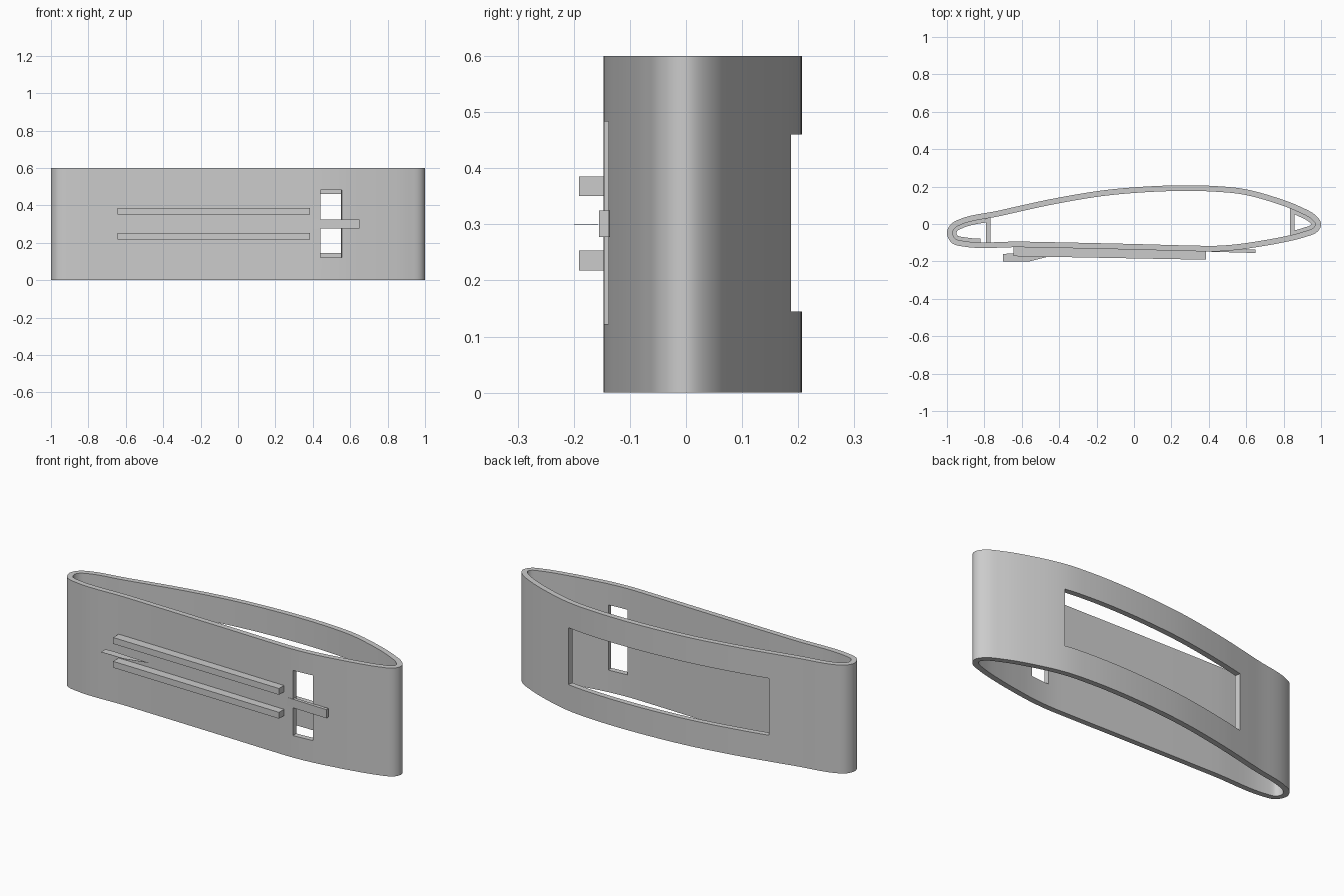
import bpy
from mathutils import Vector

cube = bpy.data.objects.get("Cube")
if cube:
    bpy.data.objects.remove(cube, do_unlink=True)

WALL = 0.03
LIP = 0.02

COLOUR = (0.6, 0.6, 0.6, 1)
grey = bpy.data.materials.new("plain_grey")
grey.use_nodes = True
grey.diffuse_color = COLOUR
grey.node_tree.nodes["Principled BSDF"].inputs["Base Color"].default_value = COLOUR

# Wing-shaped outline, anticlockwise seen from above
KEYS = [(1, 0), (.975, .043), (.89, .092), (.78, .135), (.59, .187), (.43, .203),
        (.257, .207), (.03, .198), (-.18, .178), (-.45, .132), (-.58, .104),
        (-.717, .073), (-.955, .016), (-.986, -.01), (-1, -.05), (-.976, -.1),
        (-.93, -.118), (-.6, -.124), (0, -.137), (.3, -.145), (.44, -.1465),
        (.555, -.138), (.66, -.123), (.78, -.102), (.914, -.07), (.982, -.04)]
LEVELS = [0, .122, .145, .46, .483, .6]


def smooth_loop(keys, steps=6):
    """Closed smooth curve through the key points."""
    pts = [Vector(k) for k in keys]
    n = len(pts)

    def tangent(i):
        a, b = pts[i] - pts[i - 1], pts[(i + 1) % n] - pts[i]
        return (a.normalized() + b.normalized()).normalized()

    out = []
    for i in range(n):
        p, q = pts[i], pts[(i + 1) % n]
        span = (q - p).length
        m0, m1 = tangent(i) * span, tangent((i + 1) % n) * span
        for s in range(steps):
            t = s / steps
            out.append(p * (2*t**3 - 3*t**2 + 1) + m0 * (t**3 - 2*t**2 + t)
                       + q * (3*t**2 - 2*t**3) + m1 * (t**3 - t**2))
    return out


def inset(loop, dist):
    """Move every point of a loop inwards."""
    out = []
    for i, p in enumerate(loop):
        d = (loop[(i + 1) % len(loop)] - loop[i - 1]).normalized()
        out.append(p + Vector((-d.y, d.x)) * dist)
    return out


def make(name, verts, faces):
    """Object with smooth shading and sharp corners."""
    mesh = bpy.data.meshes.new(name)
    mesh.from_pydata(verts, [], faces)
    mesh.materials.append(grey)
    mesh.shade_smooth()
    mesh.set_sharp_from_angle(angle=0.5)
    ob = bpy.data.objects.new(name, mesh)
    bpy.context.collection.objects.link(ob)


def prism(name, loop, z0, z1):
    """Closed upright solid from an anticlockwise outline."""
    n = len(loop)
    verts = [(p[0], p[1], z) for z in (z0, z1) for p in loop]
    faces = [list(range(n))[::-1], list(range(n, 2 * n))]
    for i in range(n):
        j = (i + 1) % n
        faces.append([i, j, n + j, n + i])
    make(name, verts, faces)


def is_open(x, y, z):
    """Rear window and front slot."""
    if y > 0:
        return -.58 < x < .59 and .145 < z < .46
    return .44 < x < .555 and .122 < z < .483


# Hollow shell: outer skin, inner skin, and rims around every opening
outer = smooth_loop(KEYS)
count = len(outer)
verts = [(p.x, p.y, z) for loop in (outer, inset(outer, WALL))
         for z in LEVELS for p in loop]
skin = count * len(LEVELS)
faces = []
for k in range(len(LEVELS) - 1):
    for i in range(count):
        j = (i + 1) % count
        mid = (outer[i] + outer[j]) / 2
        if not is_open(mid.x, mid.y, (LEVELS[k] + LEVELS[k + 1]) / 2):
            a, b = k * count, (k + 1) * count
            faces.append([a + i, a + j, b + j, b + i])
edges = {(f[s - 1], f[s]) for f in faces for s in range(4)}
rims = [[b, a, a + skin, b + skin] for a, b in sorted(edges) if (b, a) not in edges]
lining = [[v + skin for v in reversed(f)] for f in faces]
make("shell", verts, faces + lining + rims)

# Hollow ribs inside each end: a curved liner closed by a straight web
bed = inset(outer, WALL - 0.004)
core = inset(outer, WALL + LIP)
for end, side, web, y0, y1 in (("tail", -1, .768, -.1, .038), ("nose", 1, .835, -.07, .09)):
    order = range(count) if side < 0 else range(-count // 2, count // 2)
    run = [i for i in order if outer[i].x * side > web + 0.01]
    prism(end + "_liner", [bed[i] for i in run] + [core[i] for i in reversed(run)],
          0.12, 0.48)
    x0, x1 = sorted((web * side, (web + 0.022) * side))
    prism(end + "_web", [(x0, y0), (x1, y0), (x1, y1), (x0, y1)], 0.12, 0.48)

# Two parallel rails on the front
for name, z0, z1 in (("lower_rail", 0.218, 0.253), ("upper_rail", 0.35, 0.385)):
    prism(name, [(-.645, -.115), (-.645, -.172), (.385, -.191), (.385, -.13)], z0, z1)

# Tongue bridging the slot
prism("slot_tongue", [(.4, -.13), (.4, -.148), (.65, -.155), (.65, -.137), (.5, -.133)],
      0.277, 0.325)

# Thin floating pointer between the rails
prism("pointer_plate", [(-.7, -.16), (-.7, -.2), (-.56, -.2), (-.43, -.168), (-.645, -.157)],
      0.2995, 0.3005)
